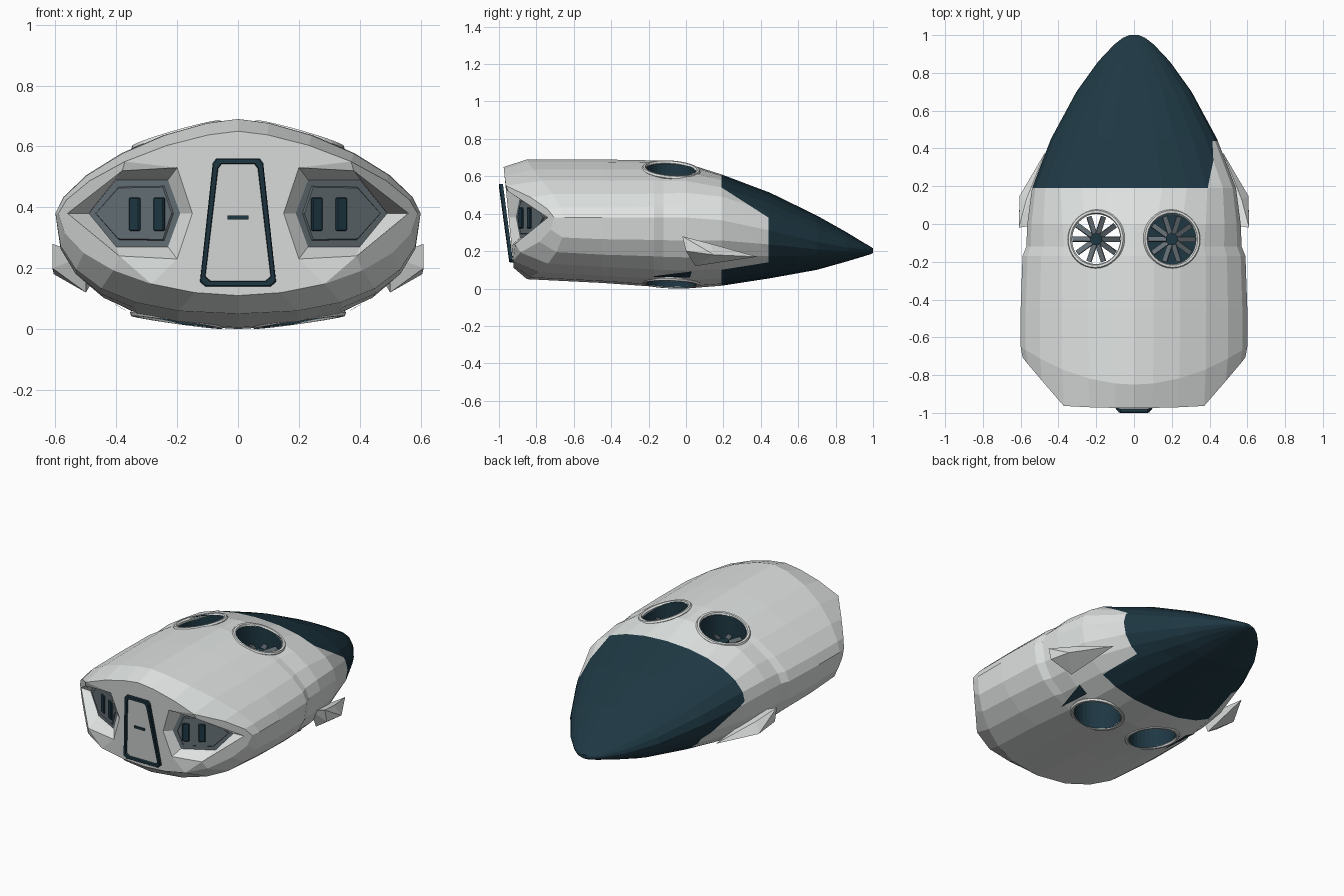
import bpy, bmesh
from math import sin, cos, pi, atan, radians
from mathutils import Matrix

if "Cube" in bpy.data.objects:
    bpy.data.objects.remove(bpy.data.objects["Cube"])


def material(name, rgb):
    m = bpy.data.materials.new(name)
    m.use_nodes = True
    m.diffuse_color = (*rgb, 1)
    m.node_tree.nodes["Principled BSDF"].inputs["Base Color"].default_value = (*rgb, 1)
    return m


GREY = material("hull grey", (0.75, 0.78, 0.765))
TEAL = material("dark teal", (0.013, 0.039, 0.056))
SLATE = material("slate", (0.13, 0.16, 0.18))
PALETTE = [GREY, TEAL, SLATE]


def finish(bm, name, mats):
    bmesh.ops.recalc_face_normals(bm, faces=bm.faces[:])
    me = bpy.data.meshes.new(name)
    bm.to_mesh(me)
    bm.free()
    for m in mats:
        me.materials.append(m)
    ob = bpy.data.objects.new(name, me)
    bpy.context.collection.objects.link(ob)
    return ob


def box(bm, size, matrix):
    bmesh.ops.create_cube(bm, size=1, matrix=matrix @ Matrix.Diagonal((*size, 1)))


def cylinder(bm, r, depth, at, seg=32):
    bmesh.ops.create_cone(bm, cap_ends=True, segments=seg, radius1=r, radius2=r,
                          depth=depth, matrix=Matrix.Translation(at))


# Hull: half cross-sections lofted along y, then mirrored
HALF = 6


def section(w, top, bot, waist, n_top, n_bot):
    pts = []
    for k in range(2 * HALF + 1):
        a = abs(k - HALF) / HALF * pi / 2
        n, h = (n_bot, bot - waist) if k < HALF else (n_top, top - waist)
        x = 0 if k in (0, 2 * HALF) else w * cos(a) ** (2 / n)
        pts.append((x, waist + h * sin(a) ** (2 / n)))
    return pts


def face_y(x, z):
    return -0.975 + (0.65 - z) * 0.1 + max(0, x - 0.37) * 1.1


def plate_y(x):
    return -0.91 + 0.55 * (x - 0.19)


# y, half width, top, bottom, waist, roundness above and below
STATIONS = [
    (-0.85, 0.60, 0.69, 0.05, 0.38, 1.52, 2.4), (-0.45, 0.60, 0.69, 0.03, 0.38, 1.54, 2.45),
    (-0.17, 0.59, 0.685, 0.01, 0.38, 1.58, 2.4), (-0.12, 0.57, 0.68, 0.005, 0.38, 1.62, 2.4),
    (0.0, 0.565, 0.67, 0.0, 0.38, 1.75, 2.4), (0.19, 0.54, 0.61, 0.015, 0.365, 2.1, 2.3),
    (0.45, 0.44, 0.512, 0.055, 0.31, 2, 2.2), (0.7, 0.305, 0.39, 0.1, 0.25, 2, 2.1),
    (0.86, 0.19, 0.3, 0.145, 0.22, 2, 2), (0.95, 0.105, 0.245, 0.172, 0.21, 2, 2),
    (0.985, 0.06, 0.225, 0.183, 0.205, 2, 2), (1.0, 0.025, 0.215, 0.19, 0.203, 2, 2)]

bm = bmesh.new()
rings = [[bm.verts.new((x, face_y(x, z), z))
          for x, z in section(0.59, 0.65, 0.11, 0.38, 1.5, 1.9)]]
for i, (y, *dims) in enumerate(STATIONS):
    rings.append([bm.verts.new((x, y + (0.2 * (x / 0.6) ** 2 if i == 0 else 0), z))
                  for x, z in section(*dims)])
for a, b in zip(rings, rings[1:]):
    for k in range(2 * HALF):
        bm.faces.new((a[k], a[k + 1], b[k + 1], b[k]))
bm.faces.new(rings[-1])

# Front face around a hexagonal engine pocket
rim = rings[0]
mouth = [(0.2, 0.23), (0.39, 0.24), (0.56, 0.38), (0.38, 0.52), (0.2, 0.53), (0.15, 0.38)]
floor = [(0.23, 0.27), (0.4, 0.27), (0.49, 0.38), (0.4, 0.49), (0.23, 0.49), (0.19, 0.38)]
hexa = [bm.verts.new((x, face_y(x, z), z)) for x, z in mouth]
base = [bm.verts.new((x, plate_y(x), z)) for x, z in floor]
near = [0, 0, 0, 1, 1, 2, 2, 2, 3, 3, 4, 4, 4]
for k in range(2 * HALF):
    h, j = near[k], near[k + 1]
    bm.faces.new((rim[k], rim[k + 1], hexa[j]))
    if h != j:
        bm.faces.new((rim[k], hexa[j], hexa[h]))
for tri in ((hexa[5], hexa[4], rim[-1]), (hexa[5], rim[-1], rim[0]), (hexa[5], rim[0], hexa[0])):
    bm.faces.new(tri)
for k in range(6):
    bm.faces.new((hexa[k], hexa[k - 1], base[k - 1], base[k]))
plate = bm.faces.new(base)
plate.material_index = 2
bm.normal_update()
for width, depth in ((0.025, 0), (0.004, 0.006)):
    bmesh.ops.inset_region(bm, faces=[plate], thickness=width, depth=depth)
for f in plate.edges[0].link_faces:
    f.material_index = 2

# Mirror the half hull
twin = bmesh.ops.duplicate(bm, geom=bm.verts[:] + bm.edges[:] + bm.faces[:])["geom"]
for v in twin:
    if isinstance(v, bmesh.types.BMVert):
        v.co.x = -v.co.x
bmesh.ops.remove_doubles(bm, verts=bm.verts[:], dist=0.0001)

# Cut the nose colour boundary into the skin, lower on the right side
for co, no in (((0, 0.19, 0), (0, 1, 0)), ((0, 0.44, 0), (0, 1, 0)),
               ((0, 0.19, 0.54), (0, 0.64, 1)), ((0, 0.19, 0.1), (0, -0.16, 1)),
               ((0, 0.19, 0.38), (0, 0.7, 1))):
    fs = [f for f in bm.faces if f.calc_center_median().y > 0.1]
    es = {e for f in fs for e in f.edges}
    vs = {v for f in fs for v in f.verts}
    bmesh.ops.bisect_plane(bm, geom=list(vs) + list(es) + fs, dist=0.0001,
                           plane_co=co, plane_no=no)
for f in bm.faces:
    c = f.calc_center_median()
    d = c.y - 0.19
    above = c.z > 0.54 - 0.64 * d or (c.x < 0 and c.z > 0.38 - 0.7 * d)
    below = c.z < 0.1 + 0.16 * d
    if c.y > 0.44 or (d > 0 and (above or below)):
        f.material_index = 1
hull = finish(bm, "hull", PALETTE)

# Vertical fan ducts cut through the hull with dark walls
FAN_X, FAN_Y, FAN_Z = 0.2, -0.08, 0.54
bm = bmesh.new()
for s in (-1, 1):
    cylinder(bm, 0.132, 2, (s * FAN_X, FAN_Y, 0.3))
for f in bm.faces:
    f.material_index = 1
cutter = finish(bm, "duct_cutter", PALETTE)
cutter.hide_render = True
mod = hull.modifiers.new("ducts", "BOOLEAN")
mod.operation, mod.solver, mod.object = "DIFFERENCE", "EXACT", cutter
bpy.context.view_layer.update()
cut = bpy.data.meshes.new_from_object(hull.evaluated_get(bpy.context.evaluated_depsgraph_get()))
hull.modifiers.clear()
hull.data = cut
bpy.data.objects.remove(cutter)
bpy.context.view_layer.update()


def duct_rim(name, s, z, pitch, tilt):
    bpy.ops.mesh.primitive_torus_add(major_radius=0.145, minor_radius=0.012, major_segments=32,
                                     minor_segments=6, location=(s * FAN_X, FAN_Y, z),
                                     rotation=(radians(pitch), radians(s * tilt), 0))
    ob = bpy.context.object
    ob.name = name
    ob.data.materials.append(GREY)


for s, side in ((1, "left"), (-1, "right")):
    duct_rim(f"{side}_top_duct_rim", s, 0.633, -4, 16)
    duct_rim(f"{side}_bottom_duct_rim", s, 0.032, -2, -8)

    # Fan: hub and ten pitched blades
    bm = bmesh.new()
    hub = Matrix.Translation((s * FAN_X, FAN_Y, FAN_Z))
    for i in range(10):
        m = (hub @ Matrix.Rotation(i * pi / 5, 4, "Z")
             @ Matrix.Translation((0.075, 0, 0)) @ Matrix.Rotation(radians(25), 4, "X"))
        box(bm, (0.1, 0.028, 0.008), m)
    for f in bm.faces:
        f.material_index = 2
    blades = set(bm.faces)
    cylinder(bm, 0.032, 0.05, hub.translation, 16)
    for f in set(bm.faces) - blades:
        f.material_index = 1
    finish(bm, f"{side}_fan", PALETTE)

    # Engine slots
    bm = bmesh.new()
    for x in (0.255, 0.335):
        m = (Matrix.Translation((s * x, plate_y(x), 0.377))
             @ Matrix.Rotation(s * atan(0.55), 4, "Z"))
        box(bm, (0.04, 0.03, 0.11), m)
    bmesh.ops.bevel(bm, geom=bm.edges[:], offset=0.004, segments=1, affect="EDGES")
    finish(bm, f"{side}_engine_slots", [TEAL])

    # Side fin: faceted wedge
    bm = bmesh.new()
    for x, y, z in ((0.61, -0.02, 0.28), (0.61, 0.0, 0.2), (0.605, 0.15, 0.18), (0.47, 0.38, 0.17),
                    (0.5, 0.05, 0.12), (0.5, 0.0, 0.24), (0.57, 0.13, 0.24)):
        bm.verts.new((s * x, y, z))
    bmesh.ops.convex_hull(bm, input=bm.verts[:])
    finish(bm, f"{side}_fin", [GREY])

    # Dark triangular plate on the skin outboard of the lower duct
    bm = bmesh.new()
    tri = []
    for x, y in ((0.37, -0.19), (0.42, 0.03), (0.36, 0.02)):
        _, at, normal, _ = hull.ray_cast((s * x, y, -1), (0, 0, 1))
        tri.append(bm.verts.new(at + normal * 0.008))
    bm.faces.new(tri)
    finish(bm, f"{side}_belly_plate", [TEAL])

# Dark floor in the left duct
bm = bmesh.new()
cylinder(bm, 0.133, 0.01, (FAN_X, FAN_Y, 0.33))
finish(bm, "left_duct_floor", [TEAL])


# Door: thin chamfered trapezoid with a raised frame, panel and handle
def door_loop(bm, shrink, out):
    half = [(0.108, 0.14), (0.125, 0.155), (0.083, 0.545), (0.072, 0.56)]
    pts = half + [(-x, z) for x, z in reversed(half)]
    return [bm.verts.new((x - shrink * (1 if x > 0 else -1),
                          -0.975 + (0.56 - z) * 0.13 - out,
                          z + shrink * (1 if z < 0.3 else -1))) for x, z in pts]


bm = bmesh.new()
loops = [door_loop(bm, 0, 0.004), door_loop(bm, 0, 0.021), door_loop(bm, 0.003, 0.025),
         door_loop(bm, 0.016, 0.025), door_loop(bm, 0.018, 0.013)]
for a, b in zip(loops, loops[1:]):
    for k in range(8):
        bm.faces.new((a[k - 1], a[k], b[k], b[k - 1])).material_index = 1
bm.faces.new(loops[-1])
bm.faces.new(loops[0])
finish(bm, "door", PALETTE)

bm = bmesh.new()
box(bm, (0.07, 0.016, 0.013), Matrix.Translation((0, -0.964, 0.366)))
finish(bm, "door_handle", [TEAL])
